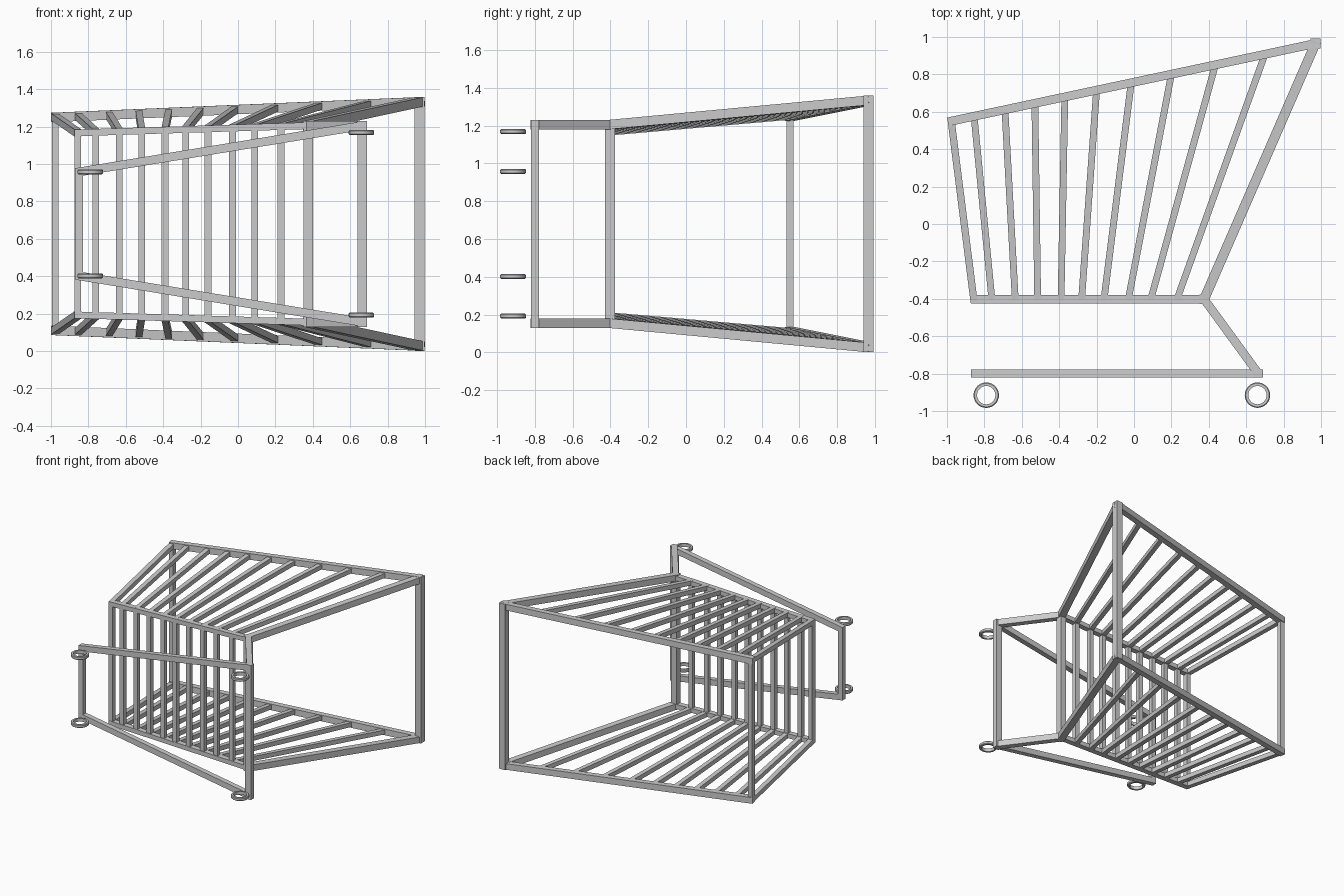
import bpy, bmesh, math
from mathutils import Vector, Matrix

if "Cube" in bpy.data.objects:
    bpy.data.objects.remove(bpy.data.objects["Cube"])

MID = 0.68  # mirror plane height: the cart lies on its side


def beam(name, p, q, w, d, ext=0.0):
    """Rectangular bar from p to q: w across the side plane, d along z."""
    p, q = Vector(p), Vector(q)
    axis = (q - p).normalized()
    ref = Vector((0, 0, 1)) if abs(axis.z) < 0.9 else Vector((0, 1, 0))
    side = ref.cross(axis).normalized()
    up = axis.cross(side)
    bm = bmesh.new()
    bmesh.ops.create_cube(bm, size=1)
    length = (q - p).length + 2 * ext
    rot = Matrix((axis, side, up)).transposed().to_4x4()
    bm.transform(Matrix.Translation((p + q) / 2) @ rot
                 @ Matrix.Diagonal((length, w, d, 1)))
    me = bpy.data.meshes.new(name)
    bm.to_mesh(me)
    bm.free()
    ob = bpy.data.objects.new(name, me)
    bpy.context.collection.objects.link(ob)
    return ob


def lerp(a, b, t):
    return tuple(u + (v - u) * t for u, v in zip(a, b))


def at(pt, s):
    """Point (x, y, half width) placed on side s."""
    return (pt[0], pt[1], MID + s * pt[2])


def pair(name, a, b, w, d, ext=0.0):
    for s, label in ((1, "left"), (-1, "right")):
        beam(f"{name}_{label}", at(a, s), at(b, s), w, d, ext)


def cross(name, a, w, d, ext=0.0):
    beam(name, at(a, -1), at(a, 1), w, d, ext)


def wheel(name, x, z):
    bm = bmesh.new()
    n, prof = 32, [(0.049, -.013), (0.063, -.013), (0.068, -.008),
                   (0.068, .008), (0.063, .013), (0.049, .013)]
    rings = [[bm.verts.new((r * math.cos(a), r * math.sin(a), h)) for r, h in prof]
             for a in (2 * math.pi * i / n for i in range(n))]
    m = len(prof)
    for i in range(n):
        r0, r1 = rings[i], rings[(i + 1) % n]
        for j in range(m):
            k = (j + 1) % m
            bm.faces.new((r0[j], r1[j], r1[k], r0[k]))
    bmesh.ops.recalc_face_normals(bm, faces=bm.faces)
    me = bpy.data.meshes.new(name)
    bm.to_mesh(me)
    bm.free()
    ob = bpy.data.objects.new(name, me)
    ob.location = (x, -0.915, z)
    bpy.context.collection.objects.link(ob)
    bpy.ops.object.select_all(action='DESELECT')
    bpy.context.view_layer.objects.active = ob
    ob.select_set(True)
    bpy.ops.object.shade_smooth_by_angle(angle=math.radians(30))


# Frame corners as (x, y, half width)
rim_f, rim_b = (-0.977, 0.55, 0.57), (0.97, 0.965, 0.653)
low_f, low_b = (-0.857, -0.402, 0.487), (0.375, -0.402, 0.525)
base_b, base_f = (0.665, -0.8, 0.525), (-0.85, -0.8, 0.278)

# Basket side frames
pair("basket_rim", rim_f, rim_b, 0.046, 0.05, 0.018)
pair("basket_front_post", rim_f, low_f, 0.038, 0.038, 0.012)
pair("basket_lower_rail", low_f, low_b, 0.044, 0.036, 0.015)
pair("basket_back_post", low_b, rim_b, 0.052, 0.05, 0.012)

# Basket cross bars
cross("rim_front_bar", rim_f, 0.036, 0.036, 0.015)
cross("rim_back_bar", rim_b, 0.055, 0.052, 0.025)
cross("floor_front_bar", low_f, 0.036, 0.04, 0.015)
cross("floor_back_bar", low_b, 0.05, 0.052, 0.025)

# Side slats and floor bars
low_x = (-0.76, -0.635, -0.515, -0.39, -0.28, -0.16, -0.03, 0.09, 0.23)
top_x = (-0.855, -0.69, -0.53, -0.37, -0.2, -0.015, 0.2, 0.435, 0.7)
for i, (xl, xt) in enumerate(zip(low_x, top_x)):
    a = lerp(low_f, low_b, (xl - low_f[0]) / (low_b[0] - low_f[0]))
    b = lerp(rim_f, rim_b, (xt - rim_f[0]) / (rim_b[0] - rim_f[0]))
    pair(f"side_slat_{i + 1}", a, b, 0.036, 0.036)
    cross(f"floor_bar_{i + 1}", a, 0.036, 0.036)

# Undercarriage
pair("back_leg", low_b, base_b, 0.046, 0.05, 0.01)
pair("base_rail", base_b, base_f, 0.042, 0.046, 0.015)
cross("base_back_bar", base_b, 0.052, 0.042, 0.025)
cross("base_front_bar", base_f, 0.042, 0.042, 0.02)

# Wheels
for s, label in ((1, "left"), (-1, "right")):
    wheel(f"front_wheel_{label}", -0.79, MID + s * 0.278)
    wheel(f"back_wheel_{label}", 0.66, MID + s * 0.488)
